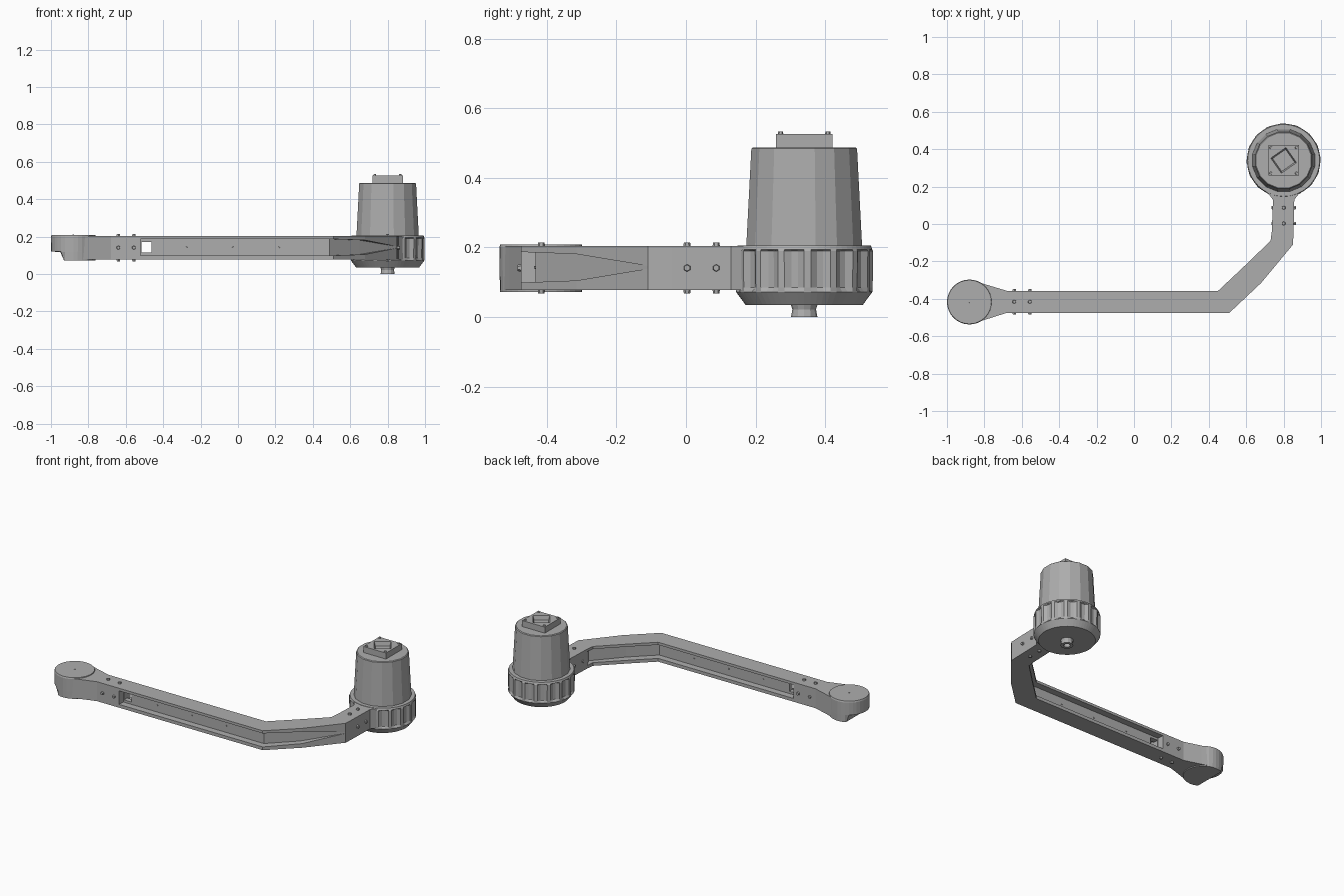
import bpy, bmesh, math
from mathutils import Matrix, Vector

cube = bpy.data.objects.get("Cube")
if cube:
    bpy.data.objects.remove(cube, do_unlink=True)

grey = bpy.data.materials.new("mid grey")
grey.use_nodes = True
COLOUR = (0.42, 0.42, 0.42, 1)
grey.diffuse_color = COLOUR
grey.node_tree.nodes["Principled BSDF"].inputs["Base Color"].default_value = COLOUR


def finish(name, bm):
    bmesh.ops.recalc_face_normals(bm, faces=bm.faces)
    mesh = bpy.data.meshes.new(name)
    bm.to_mesh(mesh)
    bm.free()
    mesh.materials.append(grey)
    obj = bpy.data.objects.new(name, mesh)
    bpy.context.collection.objects.link(obj)
    return obj


def loft(rings):
    """Skin closed rings of equal length and cap both ends."""
    bm = bmesh.new()
    rows = [[bm.verts.new(p) for p in ring] for ring in rings]
    n = len(rows[0])
    for low, high in zip(rows, rows[1:]):
        for i in range(n):
            j = (i + 1) % n
            bm.faces.new((low[i], low[j], high[j], high[i]))
    bm.faces.new(rows[0])
    bm.faces.new(rows[-1])
    return bm


def circle(cx, cy, z, r, n, turn=0.0, r2=None):
    """Ring of n points; a second radius makes it fluted."""
    pts = []
    for i in range(n):
        a = math.radians(turn) + math.tau * i / n
        rad = r if r2 is None or i % 4 < 2 else r2
        pts.append(Vector((cx + rad * math.cos(a), cy + rad * math.sin(a), z)))
    return pts


# Bent arm: I-shaped section swept through stations of
# outer x, y, inner x, y, outer recess, inner recess, outer recess half height
MID = 0.143
stations = [
    (-0.85, -0.53, -0.85, -0.304, 0, 0, 0.044),
    (-0.79, -0.51, -0.79, -0.324, 0, 0, 0.044),
    (-0.68, -0.475, -0.68, -0.357, 0, 0, 0.044),
    (-0.522, -0.475, -0.522, -0.357, 0, 0, 0.044),
    (-0.52, -0.475, -0.52, -0.357, 0.36, 0.36, 0.044),
    (0.51, -0.475, 0.45, -0.357, 0.36, 0.36, 0.044),
    (0.68, -0.315, 0.58, -0.235, 0.3, 0.36, 0.038),
    (0.85, -0.11, 0.73, -0.09, 0, 0.3, 0.004),
    (0.853, -0.04, 0.737, -0.04, 0, 0, 0.02),
    (0.857, 0.13, 0.743, 0.13, 0, 0, 0.04),
    (0.92, 0.21, 0.68, 0.21, 0, 0, 0.04),
]


def section(xo, yo, xi, yi, do, di, h):
    outer, inner = Vector((xo, yo, 0)), Vector((xi, yi, 0))
    bottom, top, a, b = 0.078, 0.204, MID - 0.044, MID + 0.044
    shape = [(0, bottom), (1, bottom), (1, a), (1 - di, a), (1 - di, b), (1, b),
             (1, top), (0, top), (0, MID + h), (do, MID + h), (do, MID - h), (0, MID - h)]
    return [outer.lerp(inner, u) + Vector((0, 0, z)) for u, z in shape]


arm = finish("arm", loft([section(*s) for s in stations]))

# Cable window cut through the web
bm = bmesh.new()
bmesh.ops.create_cube(bm, size=1, matrix=Matrix.Translation((-0.489, -0.416, MID))
                      @ Matrix.Diagonal((0.054, 0.1, 0.058, 1)))
cutter = finish("window_cutter", bm)
mod = arm.modifiers.new("window", "BOOLEAN")
mod.operation, mod.solver, mod.object = "DIFFERENCE", "EXACT", cutter
bpy.context.view_layer.objects.active = arm
bpy.ops.object.modifier_apply(modifier=mod.name)
bpy.data.objects.remove(cutter, do_unlink=True)

# Round end pad, its underside cut back at the tip
PX, PY = -0.88, -0.417


def cut_back(ring, limit):
    return [Vector((max(p.x, limit), p.y, p.z)) for p in ring]


finish("end_pad", loft([
    cut_back(circle(PX, PY, 0.072, 0.118, 32), -0.93),
    cut_back(circle(PX, PY, 0.118, 0.119, 32), -0.95),
    circle(PX, PY, 0.12, 0.119, 32),
    circle(PX, PY, 0.2, 0.12, 32),
    circle(PX, PY, 0.209, 0.117, 32)]))

# Motor base with fluted rim and chamfered underside
MX, MY = 0.8, 0.34
finish("motor_base", loft([
    circle(MX, MY, 0.034, 0.168, 64),
    circle(MX, MY, 0.072, 0.196, 64),
    circle(MX, MY, 0.085, 0.197, 64, 0, 0.185),
    circle(MX, MY, 0.19, 0.198, 64, 0, 0.186),
    circle(MX, MY, 0.194, 0.196, 64),
    circle(MX, MY, 0.206, 0.192, 64)]))

# Tapered motor can with shallow side panels
SIDES = 16
bm = loft([circle(MX, MY, z, r, SIDES, 11.25) for z, r in
           ((0.2, 0.17), (0.465, 0.156), (0.484, 0.155), (0.488, 0.15))])
bm.faces.ensure_lookup_table()
panels = [bm.faces[i] for i in range(0, SIDES, 2)]
bmesh.ops.inset_individual(bm, faces=panels, thickness=0.01, depth=-0.005)
finish("motor_can", bm)

# Square cap with a turned square socket
finish("motor_cap", loft([
    circle(MX, MY, 0.48, 0.115, 4, 45),
    circle(MX, MY, 0.527, 0.115, 4, 45),
    circle(MX, MY, 0.527, 0.07, 4, 80),
    circle(MX, MY, 0.5, 0.06, 4, 80)]))

# Hollow output shaft
finish("output_shaft", loft([
    circle(MX, MY, 0.04, 0.04, 12),
    circle(MX, MY, 0.022, 0.034, 12),
    circle(MX, MY, 0, 0.038, 12),
    circle(MX, MY, 0, 0.02, 12),
    circle(MX, MY, 0.03, 0.02, 12)]))


# Bolts and pins
def bolt(name, place, direction, r=0.012, height=0.02):
    bm = bmesh.new()
    turn = Vector(direction).to_track_quat("Z", "Y").to_matrix().to_4x4()
    bmesh.ops.create_cone(bm, cap_ends=True, segments=6, radius1=r, radius2=r * 0.75,
                          depth=height, matrix=Matrix.Translation(place) @ turn)
    finish(name, bm)


for s, side in ((-1, "low"), (1, "high")):
    for x in (-0.64, -0.557):
        bolt(f"pad_bolt_{side}", (x, -0.416, 0.141 + s * 0.063), (0, 0, s))
        bolt(f"pad_side_bolt_{side}", (x, -0.416 + s * 0.059, 0.141), (0, s, 0))
    for y in (0.003, 0.087):
        bolt(f"neck_bolt_{side}", (0.8, y, 0.141 + s * 0.063), (0, 0, s))
        bolt(f"neck_side_bolt_{side}", (0.8 + s * 0.056, y, 0.141), (s, 0, 0))
    for t in (-1, 1):
        bolt("cap_screw", (MX + s * 0.068, MY + t * 0.068, 0.527), (0, 0, 1), 0.009, 0.014)
    for x in (-0.275, -0.027, 0.22):
        bolt(f"web_pin_{side}", (x, -0.416 + s * 0.017, MID), (0, s, 0), 0.005, 0.008)
bolt("pad_pin", (PX, PY, 0.208), (0, 0, 1), 0.006, 0.006)
